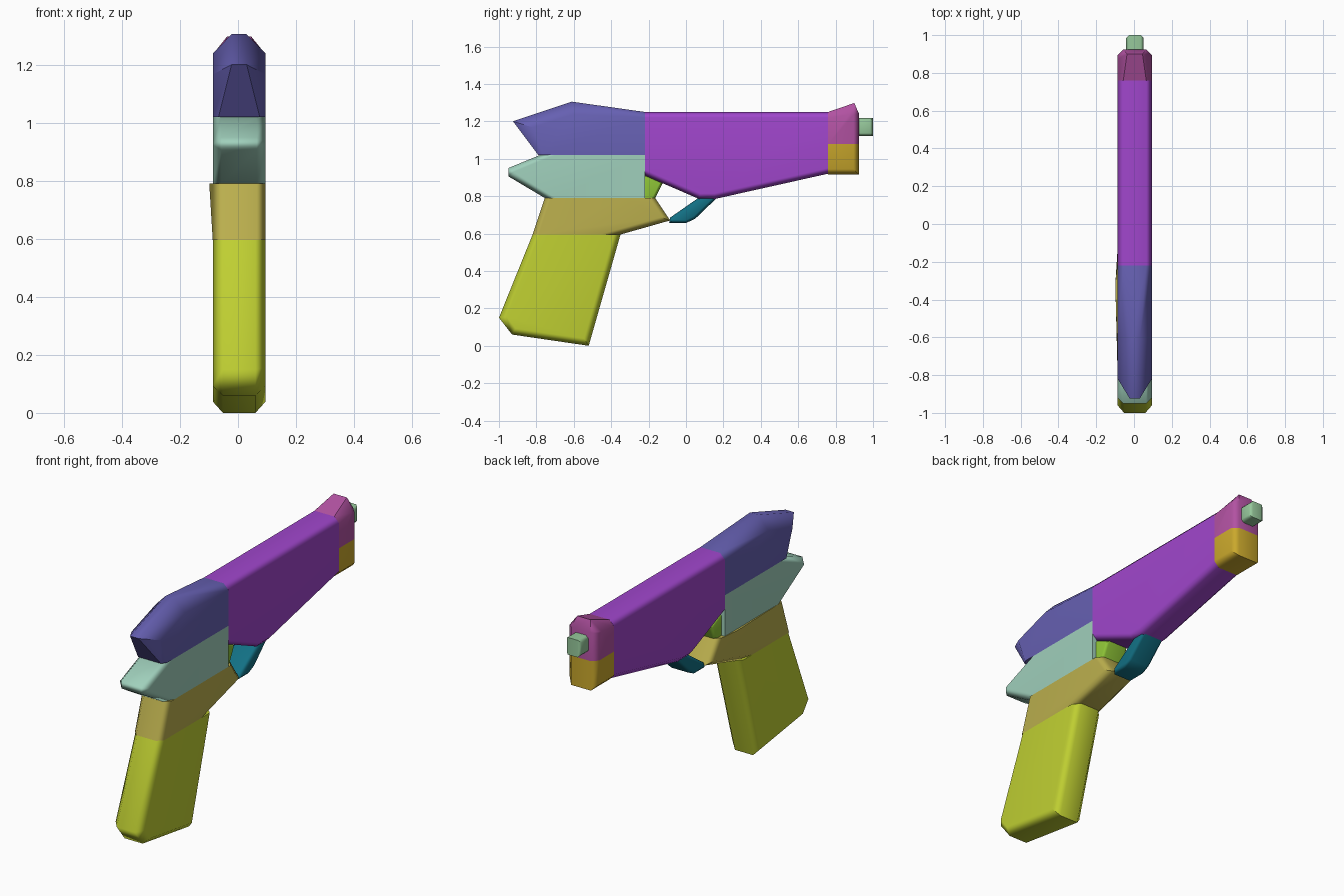
import bpy, bmesh, math
from mathutils import Vector

if "Cube" in bpy.data.objects:
    bpy.data.objects.remove(bpy.data.objects["Cube"], do_unlink=True)

CX, W = 0.004, 0.091                  # middle plane and half width of the body
SEAMS = ((-0.22, 0.76),               # y of the upright joints
         (1.08, 1.02, 0.79, 0.595))   # z of the level joints


def material(name, colour):
    m = bpy.data.materials.new(name)
    m.use_nodes = True
    srgb = [(colour >> shift & 255) / 255 for shift in (16, 8, 0)]
    lin = [((c + 0.055) / 1.055) ** 2.4 for c in srgb]
    m.diffuse_color = (*lin, 1)
    m.node_tree.nodes["Principled BSDF"].inputs["Base Color"].default_value = (*lin, 1)
    return m


def is_seam(a, b):
    return any(a[k] == b[k] and a[k] in SEAMS[k] for k in (0, 1))


def inward(a, b):
    d = Vector((b[0] - a[0], b[1] - a[1])).normalized()
    return Vector((d.y, -d.x))


def part(name, mat, profile, w=W, chamfer=0.03):
    """Clockwise (y, z[, chamfer]) side profile given thickness, with its rim
    chamfered except along the joints to neighbouring parts."""
    bm = bmesh.new()
    rings = [[], [], [], []]
    n = len(profile)
    for i, p in enumerate(profile):
        q, r = profile[i - 1], profile[(i + 1) % n]
        c = p[2] if len(p) > 2 else chamfer
        n1, n2 = inward(q, p), inward(p, r)
        d1, d2 = (0 if is_seam(*e) else c for e in ((q, p), (p, r)))
        det = n1.cross(n2)
        # corner of the flat side: where the two shifted edges meet
        s = n1 * d1
        if abs(det) > 0.01:
            s = Vector((d1 * n2.y - d2 * n1.y, d2 * n1.x - d1 * n2.x)) / det
        rim = w - max(d1, d2)
        for ring, x, move in zip(rings, (-w, -rim, rim, w), (1, 0, 0, 1)):
            ring.append(bm.verts.new((CX + x, p[0] + s.x * move, p[1] + s.y * move)))
    for a, b in zip(rings, rings[1:]):
        for i in range(n):
            bm.faces.new((a[i - 1], a[i], b[i], b[i - 1]))
    bm.faces.new(rings[0])
    bm.faces.new(rings[3])
    bmesh.ops.remove_doubles(bm, verts=bm.verts, dist=0.0005)
    bmesh.ops.recalc_face_normals(bm, faces=bm.faces)
    me = bpy.data.meshes.new(name)
    bm.to_mesh(me)
    bm.free()
    me.materials.append(mat)
    ob = bpy.data.objects.new(name, me)
    bpy.context.collection.objects.link(ob)

    # soft rims, crisp corners
    bpy.ops.object.select_all(action='DESELECT')
    ob.select_set(True)
    bpy.context.view_layer.objects.active = ob
    bpy.ops.object.shade_smooth_by_angle(angle=math.radians(48))
    ob.modifiers.new("weighted_normals", 'WEIGHTED_NORMAL').keep_sharp = True
    return ob


# main barrel housing
part("barrel_body", material("purple", 0xA046CC),
     [(-0.22, 1.25), (0.76, 1.25), (0.76, 0.92), (0.155, 0.785), (0.07, 0.785), (-0.22, 0.91)])

# pointed upper rear
part("rear_top", material("indigo", 0x6660B2),
     [(-0.925, 1.2, 0.065), (-0.61, 1.305, 0.065), (-0.22, 1.25), (-0.22, 1.02), (-0.79, 1.02, 0.02)])

# pointed lower rear
part("rear_middle", material("mint", 0xA0D0BC),
     [(-0.95, 0.906), (-0.95, 0.95), (-0.78, 1.02), (-0.22, 1.02), (-0.22, 0.79), (-0.755, 0.79)])

# frame above the grip, its upper edge swollen on one side
frame = part("grip_frame", material("tan", 0xBCB04E),
             [(-0.755, 0.79), (-0.32, 0.79), (-0.165, 0.79), (-0.085, 0.67), (-0.35, 0.595), (-0.82, 0.595)])
for v in frame.data.vertices:
    if v.co.x < CX and v.co.z > 0.78 and -0.4 < v.co.y < -0.3:
        v.co.x -= 0.012

# grip
part("grip", material("lime yellow", 0xC0D032),
     [(-0.82, 0.595), (-0.35, 0.595), (-0.52, 0), (-0.93, 0.06), (-1, 0.15)], chamfer=0.035)

# trigger and its guard
part("trigger", material("leaf green", 0x8EC437),
     [(-0.22, 0.915), (-0.125, 0.87), (-0.165, 0.79), (-0.22, 0.79)], 0.07, 0.015)
part("trigger_guard", material("teal", 0x127084),
     [(0.08, 0.8), (0.175, 0.8), (0.05, 0.68), (0, 0.656), (-0.09, 0.656), (-0.085, 0.685)], 0.068, 0.015)

# front collar with raised sight, and the block under it
part("front_collar", material("magenta", 0xB252A2),
     [(0.76, 1.25), (0.9, 1.298, 0.05), (0.925, 1.24), (0.925, 1.08), (0.76, 1.08)])
part("front_block", material("gold", 0xCAA82C),
     [(0.76, 1.08), (0.925, 1.08), (0.925, 0.915), (0.76, 0.915)])

# muzzle tip
part("muzzle_tip", material("sage green", 0x96C89B),
     [(0.91, 1.218), (1, 1.218), (1, 1.122), (0.91, 1.122)], 0.046, 0.015)
